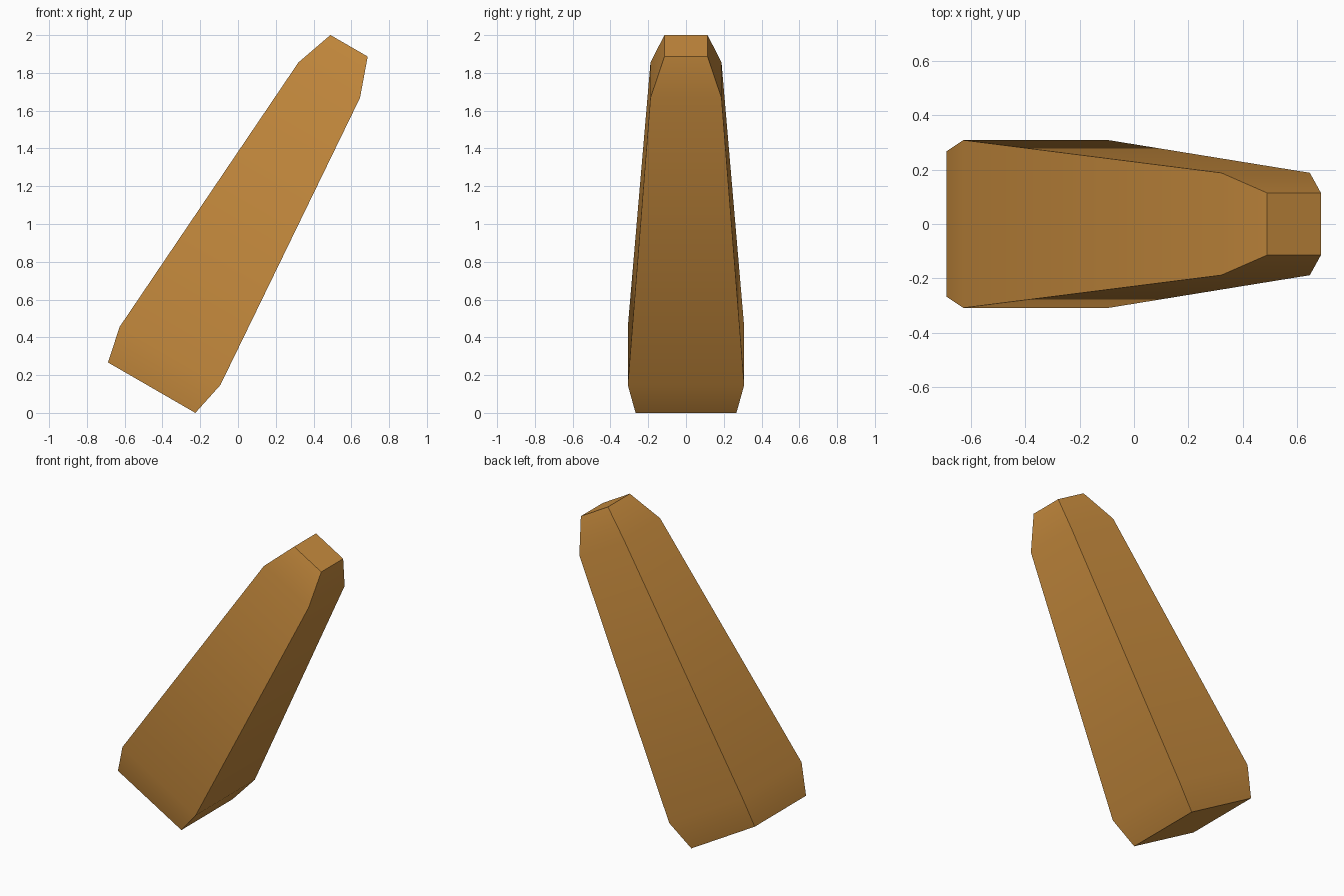
import bpy, bmesh, math
from mathutils import Matrix

if "Cube" in bpy.data.objects:
    bpy.data.objects.remove(bpy.data.objects["Cube"])

# Square-section tapered post: (distance along axis, half width)
PROFILE = [(0.0, 0.267), (0.194, 0.308), (1.88, 0.188), (2.09, 0.114)]

bm = bmesh.new()
rings = [[bm.verts.new((sx * w, sy * w, h))
          for sx, sy in ((-1, -1), (1, -1), (1, 1), (-1, 1))]
         for h, w in PROFILE]

# Sides between rings, then the two end caps
for a, b in zip(rings, rings[1:]):
    for i in range(4):
        j = (i + 1) % 4
        bm.faces.new((a[i], a[j], b[j], b[i]))
bm.faces.new(rings[0][::-1])
bm.faces.new(rings[-1])

# Lean 30 degrees toward +x and rest the lowest edge on the ground
bm.transform(Matrix.Translation((-0.457, 0, 0.1335)) @ Matrix.Rotation(math.radians(30), 4, 'Y'))
bmesh.ops.recalc_face_normals(bm, faces=bm.faces)

mesh = bpy.data.meshes.new("leaning_post")
bm.to_mesh(mesh)
bm.free()
post = bpy.data.objects.new("leaning_post", mesh)
bpy.context.collection.objects.link(post)

# Single ochre colour
ochre = bpy.data.materials.new("ochre brown")
ochre.diffuse_color = (0.578, 0.262, 0.048, 1)
ochre.use_nodes = True
ochre.node_tree.nodes["Principled BSDF"].inputs["Base Color"].default_value = ochre.diffuse_color
mesh.materials.append(ochre)

# Soft shoulders, sharp corners and caps
bpy.context.view_layer.objects.active = post
post.select_set(True)
bpy.ops.object.shade_smooth_by_angle(angle=math.radians(30))
